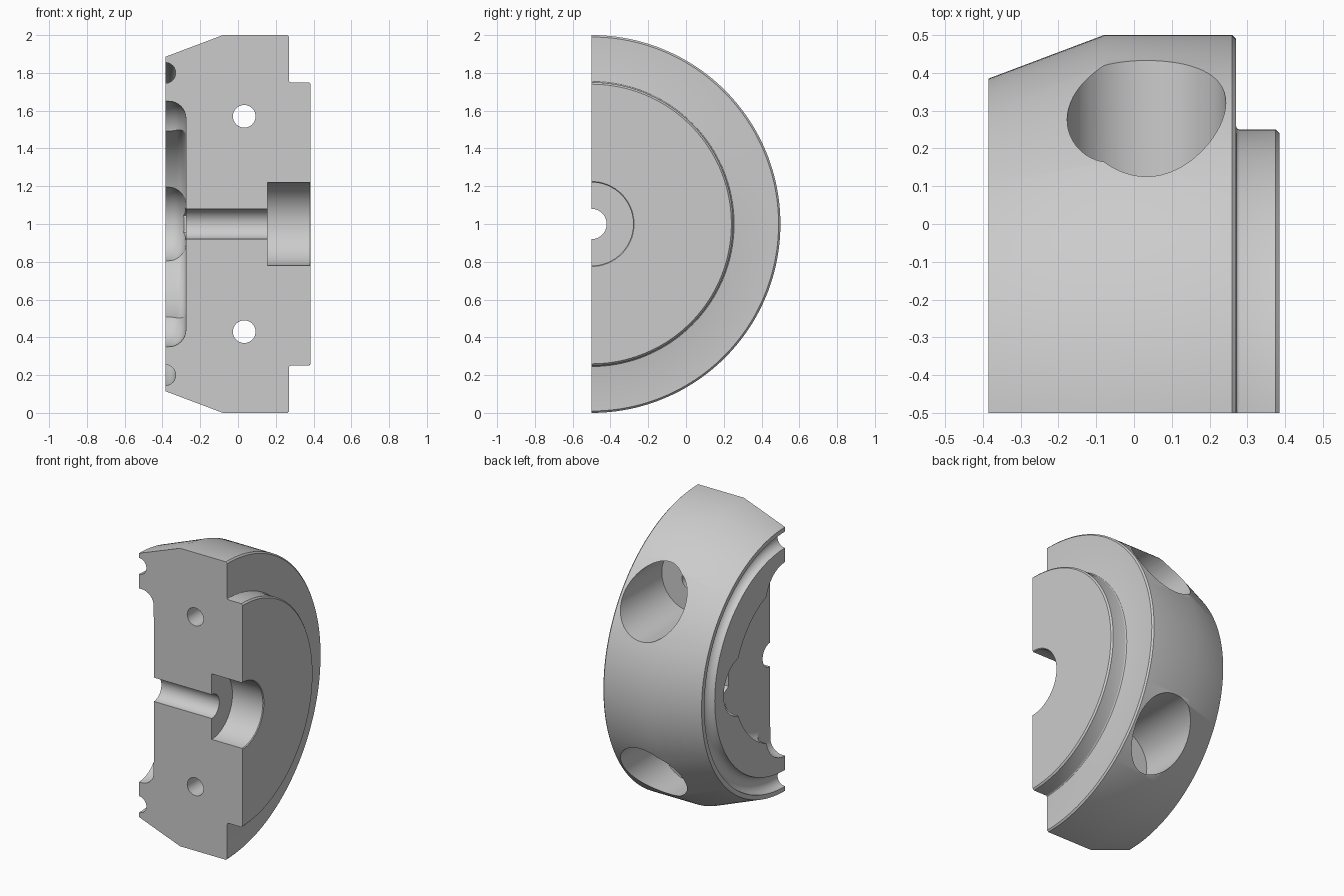
import bpy, bmesh
from math import sin, cos, pi, radians
from mathutils import Matrix, Vector

old = bpy.data.objects.get("Cube")
if old:
    bpy.data.objects.remove(old)

steel = bpy.data.materials.new("plain_grey")
steel.use_nodes = True
GREY = (0.6, 0.6, 0.6, 1)
steel.diffuse_color = GREY
steel.node_tree.nodes["Principled BSDF"].inputs["Base Color"].default_value = GREY

FACE, FLOOR = -0.385, -0.275      # rim face and recess floor along the axis
AXIS = Vector((0, -0.5, 1))


def arc(cx, cr, rad, a0, a1, n=8):
    """Points (x, radius) along an arc given in degrees."""
    return [(cx + rad * cos(radians(a0 + (a1 - a0) * i / n)),
             cr + rad * sin(radians(a0 + (a1 - a0) * i / n))) for i in range(n + 1)]


def lathe(name, profile, steps, half=False, place=Matrix()):
    """Turn a closed (x, radius) section around the x axis."""
    bm = bmesh.new()
    sweep = pi if half else 2 * pi
    rings = []
    for s in range(steps + 1 if half else steps):
        a = sweep * s / steps
        rings.append([bm.verts.new((x, r * sin(a), r * cos(a))) for x, r in profile])
    n = len(profile)
    for s in range(steps):
        p, q = rings[s], rings[(s + 1) % len(rings)]
        for i in range(n):
            j = (i + 1) % n
            if profile[i][1] > 0 or profile[j][1] > 0:
                bm.faces.new((p[i], p[j], q[j], q[i]))
    if half:                      # flat cut faces on both sides of the bore
        bm.faces.new(rings[0])
        bm.faces.new(rings[-1])
    bmesh.ops.remove_doubles(bm, verts=bm.verts, dist=1e-5)
    bmesh.ops.recalc_face_normals(bm, faces=bm.faces)
    bm.transform(place)
    mesh = bpy.data.meshes.new(name)
    bm.to_mesh(mesh)
    bm.free()
    mesh.materials.append(steel)
    ob = bpy.data.objects.new(name, mesh)
    bpy.context.collection.objects.link(ob)
    return ob


# Half body: bore, recess, seal groove, tapered rim, stepped hub, counterbore
section = [(FLOOR, 0.08)]
section += arc(FLOOR - 0.05, 0.48, 0.05, 0, 90)
section += [(FACE, 0.53)]
section += arc(FACE, 0.8, 0.055, -90, 90, 12)
section += [(FACE, 0.885), (-0.08, 1), (0.26, 1), (0.27, 0.99)]
section += arc(0.28, 0.76, 0.01, 180, 270, 3)
section += [(0.375, 0.75), (0.385, 0.74), (0.385, 0.225), (0.38, 0.22),
            (0.155, 0.22), (0.155, 0.08)]
body = lathe("half_clamp_body", section, 96, True, Matrix.Translation(AXIS))


def cylinder(name, x0, x1, r, steps, place):
    return lathe(name, [(x0, 0), (x0, r), (x1, r), (x1, 0)], steps, place=place)


cutters = []
along_y = Matrix.Rotation(pi / 2, 4, 'Z')

# Screw holes and their deep counterbores
for z in (0.43, 1.57):
    place = Matrix.Translation((0.033, 0, z)) @ along_y
    cutters.append(cylinder("screw_hole", -0.7, 0, 0.06, 32, place))
    cutters.append(cylinder("screw_counterbore", -0.09, 0.8, 0.21, 64, place))

# Rounded lobes around the recess
lobe = [(-0.5, 0), (-0.5, 0.2)] + arc(FLOOR - 0.091, 0.11, 0.09, 90, 0) + [(FLOOR - 0.001, 0)]
for a in (0, pi / 2, pi):
    place = Matrix.Translation(AXIS + Vector((0, 0.45 * sin(a), 0.45 * cos(a))))
    cutters.append(lathe("recess_lobe", lobe, 48, place=place))

# Hexagonal pocket in the recess floor
cutters.append(cylinder("hex_pocket", -0.33, -0.17, 0.09, 6,
                        Matrix.Translation(AXIS + Vector((0, 0.52, 0)))))

bpy.ops.object.select_all(action='DESELECT')
bpy.context.view_layer.objects.active = body
body.select_set(True)
for c in cutters:
    c.hide_render = True
    mod = body.modifiers.new(c.name, 'BOOLEAN')
    mod.operation = 'DIFFERENCE'
    mod.solver = 'EXACT'
    mod.object = c
    bpy.ops.object.modifier_apply(modifier=mod.name)
    bpy.data.objects.remove(c)

bpy.ops.object.shade_smooth_by_angle(angle=radians(30))
